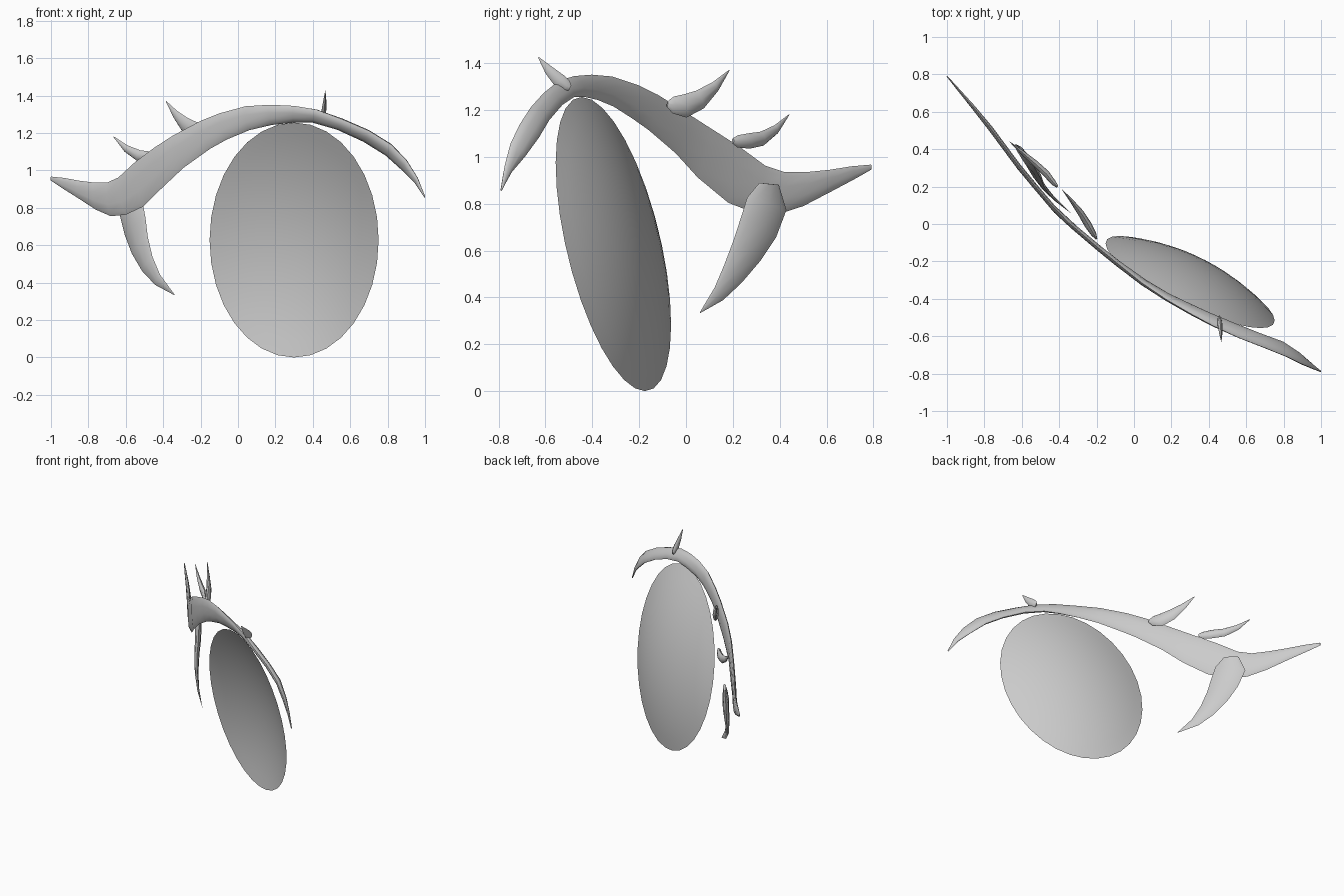
import bpy, bmesh, math
from mathutils import Vector

if "Cube" in bpy.data.objects:
    bpy.data.objects.remove(bpy.data.objects["Cube"])

grey = bpy.data.materials.new("plain_grey")
grey.diffuse_color = (0.6, 0.6, 0.6, 1)
grey.use_nodes = True
grey.node_tree.nodes["Principled BSDF"].inputs["Base Color"].default_value = grey.diffuse_color


def finish(name, bm, angle, recalc=True):
    if recalc:
        bmesh.ops.recalc_face_normals(bm, faces=bm.faces)
    mesh = bpy.data.meshes.new(name)
    bm.to_mesh(mesh)
    bm.free()
    mesh.materials.append(grey)
    obj = bpy.data.objects.new(name, mesh)
    bpy.context.collection.objects.link(obj)
    bpy.ops.object.select_all(action='DESELECT')
    obj.select_set(True)
    bpy.context.view_layer.objects.active = obj
    bpy.ops.object.shade_smooth_by_angle(angle=math.radians(angle))
    return obj


def loft(name, sections, sides=10, angle=50):
    """Skin oval sections given as (centre, half width vector, half thickness vector)."""
    bm = bmesh.new()
    rings = []
    for c, w, t in sections:
        rings.append([bm.verts.new(c + w * math.cos(a) + t * math.sin(a))
                      for a in (2 * math.pi * k / sides for k in range(sides))])
    for r, s in zip(rings, rings[1:]):
        for k in range(sides):
            j = (k + 1) % sides
            bm.faces.new((r[k], r[j], s[j], s[k]))
    bm.faces.new(rings[0])
    bm.faces.new(rings[-1])
    finish(name, bm, angle)


def spike(name, path, widths, thick, normal):
    """Flattened horn along a path, thin along the given normal."""
    pts = [Vector(p) for p in path]
    n0 = Vector(normal).normalized()
    wmax = max(widths)
    sections = []
    for i, (p, w) in enumerate(zip(pts, widths)):
        t = (pts[min(i + 1, len(pts) - 1)] - pts[max(i - 1, 0)]).normalized()
        side = n0.cross(t).normalized()
        n = t.cross(side)
        sections.append((p, side * w, n * thick * w / wmax))
    loft(name, sections, sides=8)


# Eye: shallow open dome on a leaning oval rim, bulging to the back
RX, RZ, SLOPE_X, SLOPE_Z, DEPTH = 0.452, 0.628, 0.456, 0.215, 0.12
SEG, RINGS = 32, 8


def dome_point(r, a):
    x, z = RX * r * math.cos(a), RZ * r * math.sin(a)
    bulge = DEPTH * (1 - r * r)
    n = Vector((SLOPE_X, 1, SLOPE_Z)) / (1 + SLOPE_X ** 2 + SLOPE_Z ** 2)
    return Vector((0.30 + x, -0.31 - SLOPE_X * x - SLOPE_Z * z, 0.628 + z)) + n * bulge


bm = bmesh.new()
centre = bm.verts.new(dome_point(0, 0))
prev = None
for i in range(1, RINGS + 1):
    ring = [bm.verts.new(dome_point(i / RINGS, 2 * math.pi * k / SEG)) for k in range(SEG)]
    for k in range(SEG):
        j = (k + 1) % SEG
        if prev:
            bm.faces.new((prev[j], ring[j], ring[k], prev[k]))
        else:
            bm.faces.new((centre, ring[j], ring[k]))
    prev = ring
finish("eye_dome", bm, 60, recalc=False)

# Eyelid: curved band, seen from above it follows this line (x, y)
LINE = [(-1, .79), (-.8, .555), (-.6, .285), (-.4, .05), (-.2, -.12), (0, -.28),
        (.2, -.405), (.4, -.505), (.6, -.592), (.8, -.665), (.9, -.725), (1, -.79)]


def line_y(x):
    for (x0, y0), (x1, y1) in zip(LINE, LINE[1:]):
        if x <= x1:
            return y0 + (y1 - y0) * (x - x0) / (x1 - x0)
    return LINE[-1][1]


# Upper edge x, z and lower edge x, z
BAND = [(-1, .967, -1, .945), (-.93, .96, -.94, .905), (-.85, .945, -.86, .855),
        (-.77, .935, -.76, .79), (-.70, .935, -.68, .755), (-.64, .962, -.60, .763),
        (-.55, 1.045, -.51, .805), (-.45, 1.12, -.40, .912), (-.35, 1.185, -.29, 1.015),
        (-.20, 1.265, -.15, 1.115), (-.10, 1.305, -.06, 1.165), (.04, 1.343, .06, 1.215),
        (.17, 1.351, .18, 1.243), (.30, 1.345, .30, 1.256), (.42, 1.325, .40, 1.256),
        (.56, 1.272, .53, 1.222), (.70, 1.212, .67, 1.157), (.82, 1.137, .79, 1.083),
        (.90, 1.055, .88, 1.0), (.96, .96, .945, .935), (1, .86, .997, .855)]
sections = []
for i, (xt, zt, xb, zb) in enumerate(BAND):
    xm = (xt + xb) / 2
    # the band leans forward at the top towards the inner end
    lean = 0.034 * max(0, min(1, (xm + .1) / .6, (1 - xm) / .15))
    top = Vector((xt, line_y(xt) - lean, zt))
    low = Vector((xb, line_y(xb) + lean, zb))
    x0, x1 = max(xm - .1, -1), min(xm + .1, 1)
    slope = (line_y(x1) - line_y(x0)) / (x1 - x0)
    half = (top - low) / 2
    along = Vector((1, slope, 0)).normalized()
    normal = half.cross(along).normalized()
    thick = (0.014 + 0.006 * max(0, min(1, xm + .5))) * \
        min(1, 0.2 + 0.3 * min(i, len(BAND) - 1 - i))
    sections.append(((top + low) / 2, half, normal * thick))
loft("eyelid", sections)

# Horns along the upper edge
spike("upper_horn",
      [(-.20, -.08, 1.225), (-.215, -.055, 1.222), (-.245, -.005, 1.217), (-.285, .06, 1.245),
       (-.335, .125, 1.30), (-.385, .185, 1.37)],
      [.012, .036, .050, .043, .024, .002], .02, (.8, .6, 0))
spike("outer_horn",
      [(-.41, .20, 1.068), (-.43, .22, 1.066), (-.47, .27, 1.068), (-.53, .325, 1.078),
       (-.60, .385, 1.118), (-.665, .44, 1.18)],
      [.012, .026, .033, .031, .02, .002], .018, (.7, .72, 0))
spike("inner_horn",
      [(.456, -.495, 1.295), (.457, -.51, 1.303), (.46, -.54, 1.325), (.464, -.585, 1.37),
       (.467, -.63, 1.425)],
      [.012, .025, .03, .02, .002], .013, (1, 0, 0))

# Large lower fang hanging behind the outer corner
spike("lower_fang",
      [(-.57, .355, .885), (-.572, .345, .80), (-.55, .31, .70), (-.525, .26, .60),
       (-.485, .20, .50), (-.43, .14, .415), (-.34, .06, .335)],
      [.052, .108, .103, .084, .060, .035, .002], .022, (.8, .6, 0))
